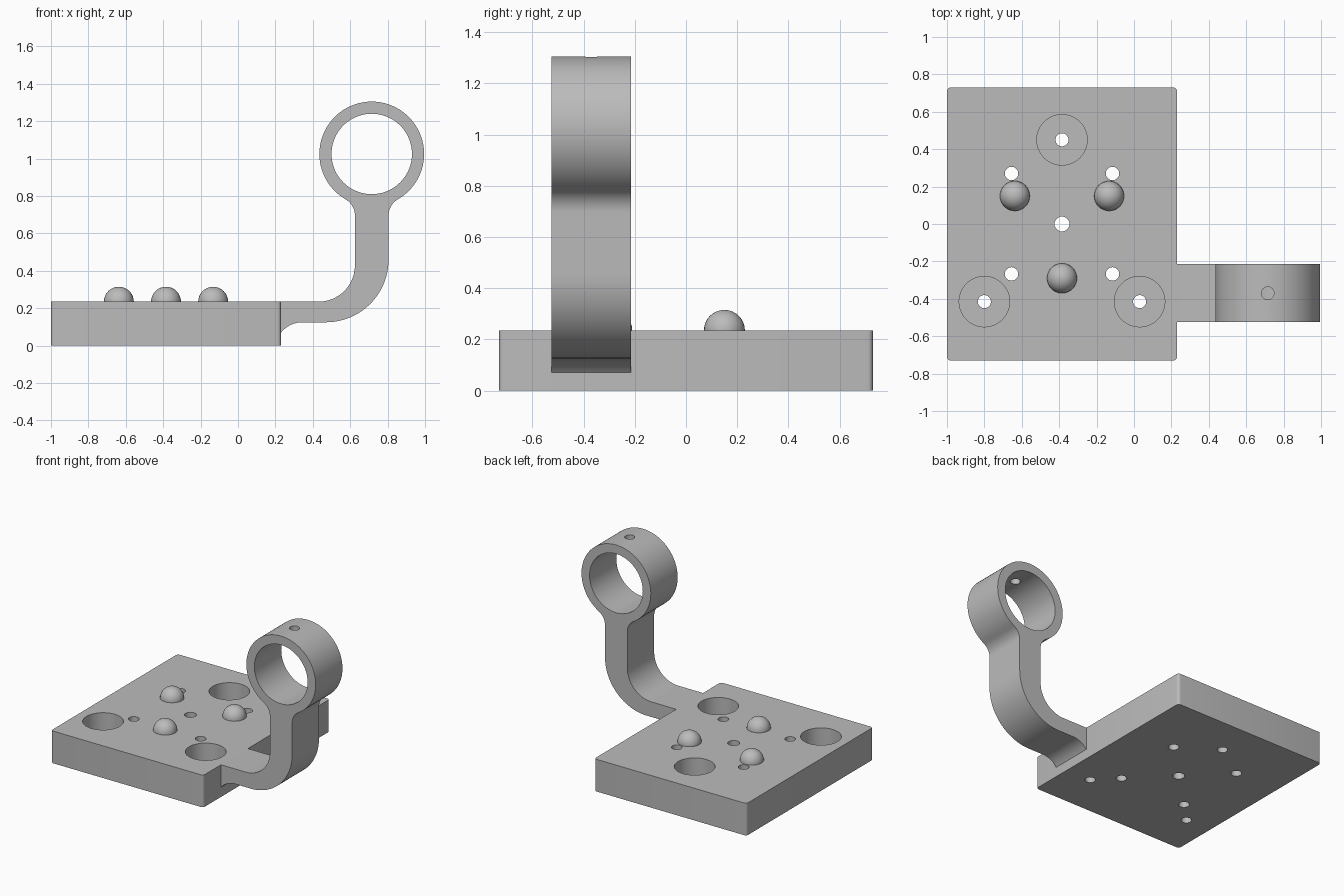
import bpy, bmesh
from math import cos, sin, radians
from mathutils import Matrix, Vector

cube = bpy.data.objects.get("Cube")
if cube:
    bpy.data.objects.remove(cube)

grey = bpy.data.materials.new("plain grey")
grey.use_nodes = True
colour = (0.5, 0.5, 0.5, 1)
grey.diffuse_color = colour
grey.node_tree.nodes["Principled BSDF"].inputs["Base Color"].default_value = colour


def to_object(bm, name):
    bmesh.ops.recalc_face_normals(bm, faces=bm.faces)
    mesh = bpy.data.meshes.new(name)
    bm.to_mesh(mesh)
    bm.free()
    mesh.materials.append(grey)
    obj = bpy.data.objects.new(name, mesh)
    bpy.context.collection.objects.link(obj)
    return obj


def activate(obj):
    bpy.ops.object.select_all(action="DESELECT")
    obj.select_set(True)
    bpy.context.view_layer.objects.active = obj


def arc(cx, cz, r, start, end, steps):
    angles = [radians(start + (end - start) * i / steps) for i in range(steps + 1)]
    return [(cx + r * cos(a), cz + r * sin(a)) for a in angles]


def extrude(points, offset, name):
    bm = bmesh.new()
    face = bm.faces.new([bm.verts.new(p) for p in points])
    new = bmesh.ops.extrude_face_region(bm, geom=[face])["geom"]
    verts = [v for v in new if isinstance(v, bmesh.types.BMVert)]
    bmesh.ops.translate(bm, verts=verts, vec=Vector(offset))
    return to_object(bm, name)


def drill(target, x, y, z, r, depth, axis="Z", segments=48):
    """Cut a round hole centred on (x, y, z)."""
    bm = bmesh.new()
    matrix = Matrix.Translation((x, y, z))
    if axis == "Y":
        matrix = matrix @ Matrix.Rotation(radians(90), 4, "X")
    bmesh.ops.create_cone(bm, cap_ends=True, segments=segments, radius1=r,
                          radius2=r, depth=depth, matrix=matrix)
    cutter = to_object(bm, "hole_cutter")
    cutter.hide_render = True
    activate(target)
    mod = target.modifiers.new("hole", "BOOLEAN")
    mod.operation, mod.solver, mod.object = "DIFFERENCE", "EXACT", cutter
    bpy.ops.object.modifier_apply(modifier=mod.name)
    bpy.data.objects.remove(cutter)


def smooth(obj):
    activate(obj)
    bpy.ops.object.shade_smooth_by_angle(angle=radians(30))


TOP = 0.235      # height of the plate
MID = -0.385     # x of the plate's centre line

# Base plate with rounded upright corners
LEFT, RIGHT, HALF, ROUND = -1, 0.23, 0.73, 0.02
corners = [(RIGHT, HALF, 0), (LEFT, HALF, 90), (LEFT, -HALF, 180), (RIGHT, -HALF, 270)]
outline = []
for x, y, a in corners:
    cx = x - ROUND if x == RIGHT else x + ROUND
    cy = y - ROUND if y > 0 else y + ROUND
    outline += arc(cx, cy, ROUND, a, a + 90, 5)
plate = extrude([(x, y, 0) for x, y in outline], (0, 0, TOP), "base_plate")

# Counterbored fixing holes
for x, y in [(MID, 0.45), (MID - 0.415, -0.415), (MID + 0.415, -0.415)]:
    drill(plate, x, y, TOP, 0.135, 0.32)
    drill(plate, x, y, 0, 0.035, 1, segments=24)

# Plain through holes
drill(plate, MID, 0, 0, 0.04, 1, segments=24)
for x in (MID - 0.27, MID + 0.27):
    for y in (-0.267, 0.27):
        drill(plate, x, y, 0, 0.036, 1, segments=24)
smooth(plate)

# Locating domes
for i, (x, y) in enumerate([(MID - 0.252, 0.15), (MID + 0.252, 0.15), (MID, -0.29)]):
    bm = bmesh.new()
    bmesh.ops.create_uvsphere(bm, u_segments=32, v_segments=16, radius=0.08,
                              matrix=Matrix.Translation((x, y, TOP)))
    smooth(to_object(bm, f"dome_{i + 1}"))

# Curved arm ending in a ring, drawn as one side profile
RING_X, RING_Z, FRONT, WIDTH = 0.715, 1.025, -0.525, 0.31
profile = (arc(0.345, -0.023, 0.148, 141, 90, 8)             # flared foot
           + arc(0.47, 0.46, 0.335, -90, 0, 24)              # outer bend
           + arc(RING_X + 0.19, 0.696, 0.1, 180, 120, 8)     # ring fillet
           + arc(RING_X, RING_Z, 0.28, -60, 240, 64)[1:-1]   # ring
           + arc(RING_X - 0.19, 0.696, 0.1, 60, 0, 8)        # ring fillet
           + arc(0.43, 0.43, 0.195, 0, -90, 20)              # inner bend
           + [(RIGHT, TOP)])
arm = extrude([(x, FRONT, z) for x, z in profile], (0, WIDTH, 0), "ring_arm")
drill(arm, RING_X, FRONT + WIDTH / 2, RING_Z, 0.215, 1, axis="Y", segments=72)
drill(arm, RING_X, FRONT + WIDTH / 2, RING_Z + 0.25, 0.034, 0.3, segments=24)
smooth(arm)
